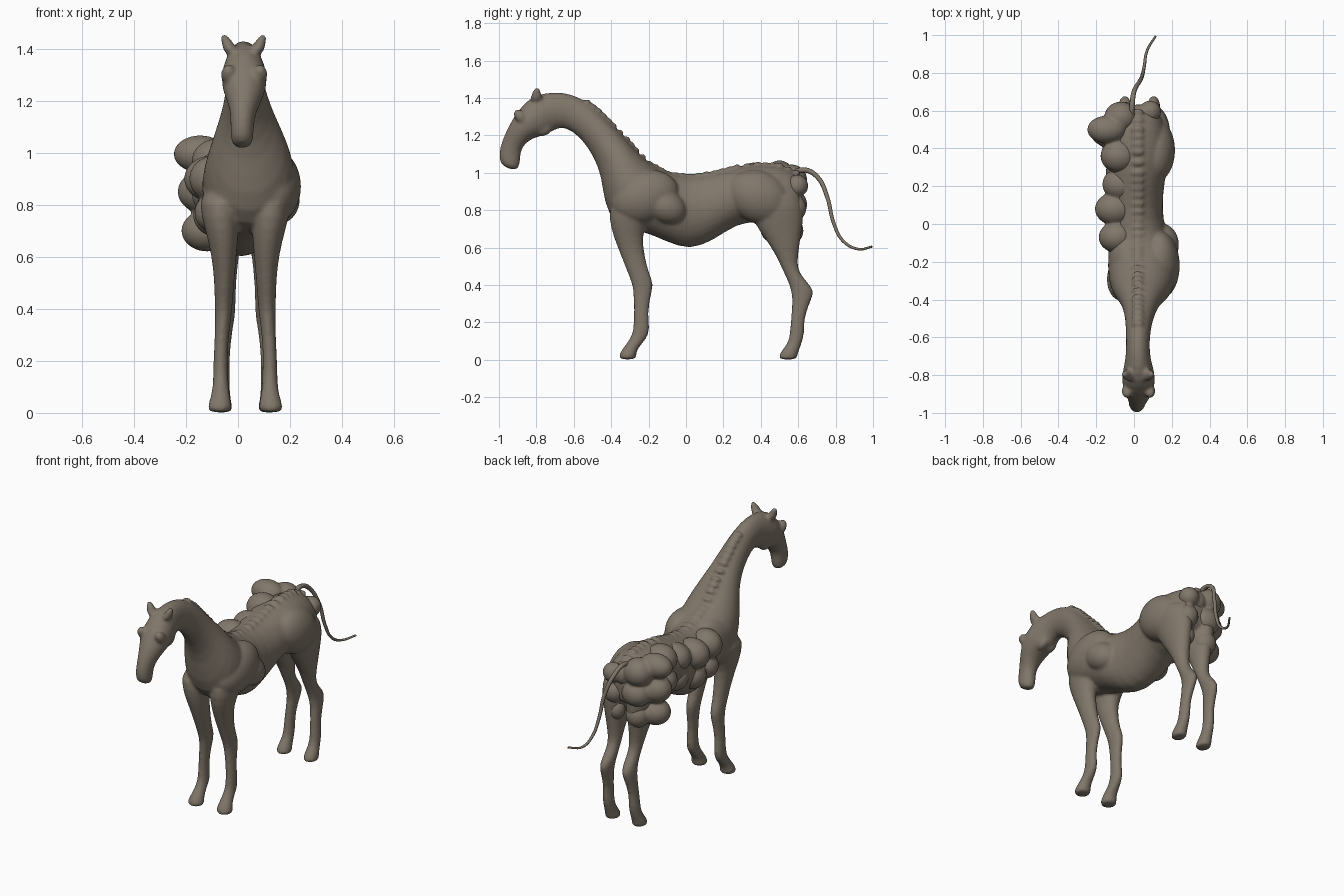
import bpy, bmesh, math
from mathutils import Vector, Matrix

hide = bpy.data.materials.new("grey brown hide")
hide.diffuse_color = (0.22, 0.185, 0.145, 1)
MID = 0.028  # x of the symmetry line of the limbs


def loft(bm, rings):
    """Skin a list of closed rings and cap both ends."""
    rows = [[bm.verts.new(p) for p in r] for r in rings]
    n = len(rows[0])
    for a, b in zip(rows, rows[1:]):
        for i in range(n):
            bm.faces.new((a[i], a[(i + 1) % n], b[(i + 1) % n], b[i]))
    bm.faces.new(rows[0][::-1])
    bm.faces.new(rows[-1])


def ring(centre, u, v, n=16):
    c, u, v = Vector(centre), Vector(u), Vector(v)
    return [c + u * math.cos(2 * math.pi * i / n) + v * math.sin(2 * math.pi * i / n) for i in range(n)]


def ball(bm, centre, size, tilt=0.0):
    m = Matrix.Translation(centre) @ Matrix.Rotation(tilt, 4, 'X') @ Matrix.Diagonal((*size, 1))
    bmesh.ops.create_uvsphere(bm, u_segments=20, v_segments=12, radius=1, matrix=m)


def finish(name, bm, voxel, relax):
    """Make the object, fuse its overlapping shells and soften the seams."""
    bmesh.ops.recalc_face_normals(bm, faces=bm.faces)
    me = bpy.data.meshes.new(name)
    bm.to_mesh(me)
    bm.free()
    me.materials.append(hide)
    ob = bpy.data.objects.new(name, me)
    bpy.context.collection.objects.link(ob)
    sub = ob.modifiers.new("round", 'SUBSURF')
    sub.levels = sub.render_levels = 1
    fuse = ob.modifiers.new("fuse", 'REMESH')
    fuse.mode = 'VOXEL'
    fuse.voxel_size = voxel
    fuse.use_smooth_shade = True
    soft = ob.modifiers.new("relax", 'SMOOTH')
    soft.factor = 0.5
    soft.iterations = relax


body = bmesh.new()

# Trunk, neck and head: top (y, z), bottom (y, z), centre x, half width
spine = [
    (0.615, 0.95, 0.615, 0.80, 0.02, 0.08),
    (0.59, 1.005, 0.60, 0.75, 0.02, 0.12),
    (0.50, 1.045, 0.50, 0.72, 0.02, 0.15),
    (0.38, 1.05, 0.38, 0.735, 0.02, 0.165),
    (0.27, 1.035, 0.27, 0.725, 0.01, 0.165),
    (0.15, 1.005, 0.15, 0.635, 0.0, 0.155),
    (0.02, 0.985, 0.02, 0.58, 0.01, 0.145),
    (-0.10, 1.00, -0.10, 0.625, 0.03, 0.165),
    (-0.20, 1.055, -0.24, 0.69, 0.04, 0.185),
    (-0.27, 1.125, -0.38, 0.70, 0.045, 0.18),
    (-0.32, 1.185, -0.44, 0.84, 0.042, 0.145),
    (-0.39, 1.255, -0.45, 0.97, 0.035, 0.105),
    (-0.47, 1.335, -0.49, 1.08, 0.03, 0.08),
    (-0.56, 1.405, -0.56, 1.185, 0.022, 0.066),
    (-0.66, 1.435, -0.65, 1.25, 0.02, 0.062),
    (-0.75, 1.43, -0.71, 1.225, 0.022, 0.070),
    (-0.83, 1.41, -0.745, 1.20, 0.024, 0.088),
    (-0.90, 1.335, -0.82, 1.185, 0.024, 0.090),
    (-0.95, 1.25, -0.865, 1.15, 0.024, 0.064),
    (-0.985, 1.17, -0.885, 1.11, 0.018, 0.046),
    (-1.005, 1.10, -0.885, 1.05, 0.015, 0.046),
    (-0.99, 1.03, -0.90, 1.005, 0.016, 0.040),
]
loft(body, [ring((x, (a + c) / 2, (b + d) / 2), (w, 0, 0), (0, (a - c) / 2, (b - d) / 2))
            for a, b, c, d, x, w in spine])

# Legs: z, offset from the symmetry line, front y, back y, half width
front_leg = [
    (0.86, 0.10, -0.41, -0.14, 0.085), (0.75, 0.095, -0.415, -0.20, 0.075),
    (0.66, 0.085, -0.39, -0.235, 0.057), (0.56, 0.08, -0.35, -0.22, 0.044),
    (0.47, 0.082, -0.315, -0.20, 0.037), (0.41, 0.083, -0.29, -0.17, 0.035),
    (0.35, 0.086, -0.28, -0.185, 0.030), (0.25, 0.094, -0.28, -0.205, 0.026),
    (0.16, 0.095, -0.28, -0.19, 0.030), (0.11, 0.094, -0.30, -0.21, 0.030),
    (0.06, 0.096, -0.34, -0.26, 0.038), (0.025, 0.098, -0.36, -0.265, 0.048),
    (0.0, 0.098, -0.36, -0.265, 0.048),
]
hind_leg = [
    (0.92, 0.07, 0.33, 0.60, 0.09), (0.82, 0.08, 0.33, 0.63, 0.09),
    (0.74, 0.08, 0.355, 0.63, 0.075), (0.65, 0.078, 0.42, 0.615, 0.06),
    (0.56, 0.075, 0.48, 0.60, 0.046), (0.48, 0.072, 0.515, 0.595, 0.036),
    (0.42, 0.072, 0.545, 0.645, 0.036), (0.37, 0.075, 0.56, 0.69, 0.036),
    (0.32, 0.08, 0.57, 0.67, 0.031), (0.22, 0.087, 0.56, 0.63, 0.027),
    (0.14, 0.09, 0.555, 0.635, 0.031), (0.09, 0.09, 0.545, 0.62, 0.031),
    (0.05, 0.092, 0.51, 0.605, 0.038), (0.02, 0.092, 0.495, 0.595, 0.043),
    (0.0, 0.092, 0.495, 0.595, 0.043),
]
for side in (1, -1):
    for leg in (front_leg, hind_leg):
        loft(body, [ring((MID + side * x, (f + b) / 2, z), (w, 0, 0), (0, (b - f) / 2, 0))
                    for z, x, f, b, w in leg])
    # Short ears, brow ridges and cheeks
    ex = 0.022 + side * 0.065
    loft(body, [ring((ex - side * 0.03, -0.80, 1.37), (0.04, 0, 0), (0, 0.045, 0), 8),
                ring((ex - side * 0.004, -0.80, 1.415), (0.028, 0, 0), (0, 0.032, 0), 8),
                ring((ex + side * 0.014, -0.795, 1.462), (0.012, 0, 0), (0, 0.012, 0), 8)])
    ball(body, (0.024 + side * 0.06, -0.885, 1.30), (0.03, 0.045, 0.03), -0.9)
    ball(body, (0.024 + side * 0.03, -0.77, 1.25), (0.034, 0.06, 0.055))

# Shoulder, elbow and hip muscles on the smooth side, shoulder on the other
ball(body, (0.135, -0.22, 0.87), (0.11, 0.19, 0.14), 0.35)
ball(body, (0.15, -0.11, 0.82), (0.09, 0.12, 0.09), -0.5)
ball(body, (0.11, 0.39, 0.87), (0.11, 0.18, 0.14), -0.4)
ball(body, (-0.04, -0.22, 0.87), (0.10, 0.19, 0.14), 0.3)

# Ragged crest: small ridges leaning back along the neck and spine
line = [(a, b) for a, b, *_ in spine[1:14]]
for (y0, z0), (y1, z1) in zip(line, line[1:]):
    n = max(2, round(math.hypot(y1 - y0, z1 - z0) / 0.045))
    for i in range(n):
        t = i / n
        ball(body, (0.02, y0 + (y1 - y0) * t, z0 + (z1 - z0) * t - 0.008), (0.035, 0.022, 0.017), 0.5)
finish("body", body, 0.009, 6)

# Swollen lumps over the flank, haunch and rump: centre and radii
lumps = bmesh.new()
for x, y, z, rx, ry, rz in [
    (-0.145, 0.50, 0.995, 0.105, 0.075, 0.072), (-0.08, 0.36, 0.97, 0.10, 0.09, 0.085),
    (-0.07, 0.565, 0.96, 0.09, 0.085, 0.085),
    (-0.12, 0.49, 0.85, 0.115, 0.09, 0.088), (-0.08, 0.36, 0.84, 0.10, 0.09, 0.085),
    (-0.06, 0.57, 0.83, 0.09, 0.08, 0.08),
    (-0.12, 0.48, 0.70, 0.10, 0.085, 0.080), (-0.06, 0.56, 0.69, 0.07, 0.07, 0.075),
    (-0.07, 0.21, 0.92, 0.10, 0.09, 0.085), (-0.07, 0.22, 0.80, 0.09, 0.085, 0.08),
    (-0.10, 0.08, 0.90, 0.11, 0.09, 0.09), (-0.08, 0.07, 0.76, 0.095, 0.09, 0.085),
    (-0.09, -0.07, 0.90, 0.10, 0.085, 0.09), (-0.08, -0.06, 0.77, 0.09, 0.08, 0.08),
    (0.085, 0.595, 0.93, 0.06, 0.06, 0.06), (0.085, 0.58, 0.81, 0.065, 0.065, 0.07),
    (0.02, 0.565, 0.93, 0.07, 0.07, 0.07), (0.08, 0.565, 0.69, 0.05, 0.05, 0.06),
]:
    ball(lumps, (x, y, z), (rx, ry, rz))
finish("lumps", lumps, 0.009, 3)

# Thin drooping tail
tail = bpy.data.curves.new("tail", 'CURVE')
tail.dimensions = '3D'
tail.bevel_depth = 0.014
tail.bevel_resolution = 2
tail.resolution_u = 6
tail.use_fill_caps = True
path = [(-0.01, 0.56, 0.99), (-0.01, 0.63, 1.015), (0.0, 0.70, 0.98), (0.03, 0.755, 0.87),
        (0.045, 0.79, 0.73), (0.055, 0.84, 0.635), (0.07, 0.92, 0.592), (0.115, 0.995, 0.605)]
s = tail.splines.new('BEZIER')
s.bezier_points.add(len(path) - 1)
for i, (p, co) in enumerate(zip(s.bezier_points, path)):
    p.co = co
    p.handle_left_type = p.handle_right_type = 'AUTO'
    p.radius = 1.1 - 0.1 * i
tail.materials.append(hide)
bpy.context.collection.objects.link(bpy.data.objects.new("tail", tail))
